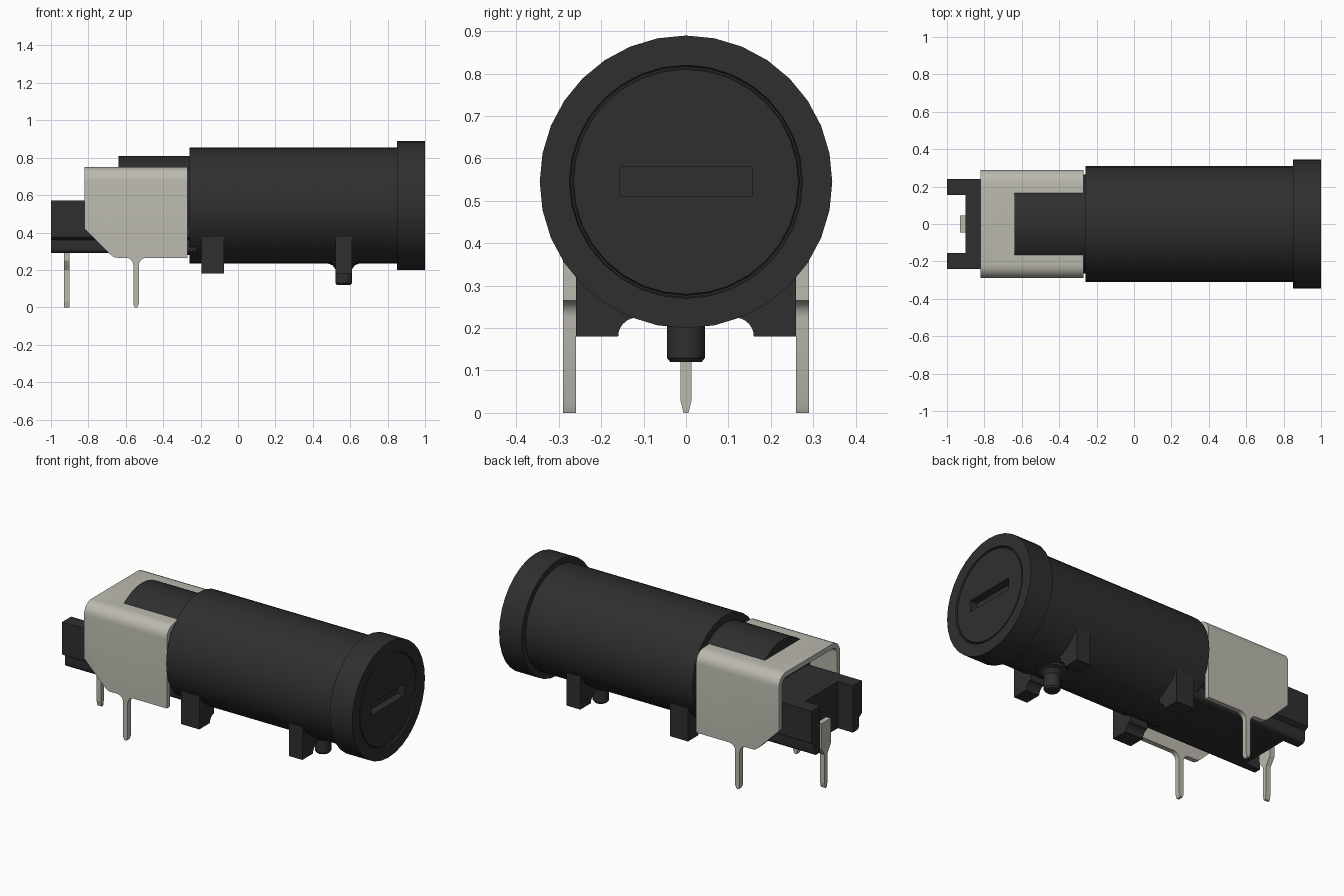
import bpy, bmesh, math
from mathutils import Vector

cube = bpy.data.objects.get("Cube")
if cube:
    bpy.data.objects.remove(cube, do_unlink=True)

AXIS_Z = 0.545


def material(name, rgb):
    m = bpy.data.materials.new(name)
    m.use_nodes = True
    m.diffuse_color = (*rgb, 1)
    node = next(n for n in m.node_tree.nodes if n.type == 'BSDF_PRINCIPLED')
    node.inputs["Base Color"].default_value = (*rgb, 1)
    node.inputs["Roughness"].default_value = 0.6
    return m


BLACK = material("black plastic", (0.028, 0.028, 0.028))
METAL = material("tinned metal", (0.5, 0.49, 0.43))


def finish(name, bm, mat):
    bmesh.ops.recalc_face_normals(bm, faces=bm.faces)
    mesh = bpy.data.meshes.new(name)
    bm.to_mesh(mesh)
    bm.free()
    mesh.materials.append(mat)
    ob = bpy.data.objects.new(name, mesh)
    bpy.context.collection.objects.link(ob)
    return ob


def select(ob):
    bpy.ops.object.select_all(action='DESELECT')
    ob.select_set(True)
    bpy.context.view_layer.objects.active = ob


def smooth(ob):
    select(ob)
    bpy.ops.object.shade_smooth_by_angle(angle=math.radians(30))


def prism(name, pts, axis, lo, hi, mat):
    """Extrude a 2D outline along one axis."""
    def place(a, b):
        return {'x': (lo, a, b), 'y': (a, lo, b), 'z': (a, b, lo)}[axis]
    bm = bmesh.new()
    face = bm.faces.new([bm.verts.new(place(a, b)) for a, b in pts])
    ext = bmesh.ops.extrude_face_region(bm, geom=[face])
    step = Vector([hi - lo if c == axis else 0 for c in 'xyz'])
    bmesh.ops.translate(bm, vec=step,
                        verts=[g for g in ext['geom'] if isinstance(g, bmesh.types.BMVert)])
    return finish(name, bm, mat)


def box(name, x, y, z, mat):
    return prism(name, [(y[0], z[0]), (y[1], z[0]), (y[1], z[1]), (y[0], z[1])], 'x', *x, mat)


def lathe(name, profile, mat, axis='x', centre=(0, 0, AXIS_Z), sides=32):
    """Spin (position, radius) pairs about an axis; the ends are capped."""
    bm = bmesh.new()
    rings = []
    for p, r in profile:
        ring = []
        for i in range(sides):
            a = 2 * math.pi * i / sides
            u, v = r * math.sin(a), r * math.cos(a)
            co = (p, u, v) if axis == 'x' else (u, v, p)
            ring.append(bm.verts.new(Vector(co) + Vector(centre)))
        rings.append(ring)
    for a, b in zip(rings, rings[1:]):
        for i in range(sides):
            j = (i + 1) % sides
            bm.faces.new((a[i], a[j], b[j], b[i]))
    bm.faces.new(rings[0])
    bm.faces.new(rings[-1])
    return finish(name, bm, mat)


def arc(cx, cy, r, start, end, n=6):
    return [(cx + r * math.cos(math.radians(start + (end - start) * i / n)),
             cy + r * math.sin(math.radians(start + (end - start) * i / n)))
            for i in range(n + 1)]


def boolean(ob, cutter, operation):
    mod = ob.modifiers.new("cut", 'BOOLEAN')
    mod.operation, mod.object, mod.solver = operation, cutter, 'EXACT'
    select(ob)
    bpy.ops.object.modifier_apply(modifier=mod.name)
    bpy.data.objects.remove(cutter, do_unlink=True)


def mirrored(pts):
    return pts + [(-a, b) for a, b in reversed(pts)]


# Main tube with its flange and the grooved, slotted cap
body = lathe("tube_and_cap", [(-0.26, 0.31), (0.85, 0.31), (0.85, 0.345), (1, 0.345),
                              (1, 0.275), (0.988, 0.272), (0.988, 0.268), (0.997, 0.265)], BLACK)
boolean(body, box("slot_cutter", (0.95, 1.1), (-0.157, 0.157), (0.512, 0.58), BLACK), 'DIFFERENCE')
smooth(body)

# Inner barrel showing through the clip
smooth(lathe("inner_barrel", [(-0.64, 0.265), (-0.2, 0.265)], BLACK))

# Rear cradle: upper block over a narrower rounded lip, notched at the back
cradle = prism("rear_cradle", mirrored(
    [(0.24, 0.57), (0.24, 0.375), (0.215, 0.36)] + arc(0.19, 0.315, 0.025, 0, -90, 4)),
    'x', -1, -0.22, BLACK)
boolean(cradle, box("notch_cutter", (-1.1, -0.9), (-0.155, 0.155), (0.2, 0.7), BLACK), 'DIFFERENCE')
smooth(cradle)

# Metal clip: bent sheet trimmed to the side outline, with an open window on top
outer = [(0.29, -0.1)] + arc(0.22, 0.68, 0.07, 0, 90)
inner = [(0.26, -0.1)] + arc(0.22, 0.68, 0.04, 0, 90)
clip = prism("metal_clip", mirrored(outer) + mirrored(inner)[::-1], 'x', -0.9, -0.2, METAL)
PIN = -0.545
outline = ([(-0.82, 0.8), (-0.82, 0.42), (-0.69, 0.29)] + arc(-0.645, 0.31, 0.045, 225, 270, 3)
           + arc(PIN - 0.055, 0.225, 0.04, 90, 0)
           + [(PIN - 0.015, 0.02), (PIN - 0.007, 0), (PIN + 0.007, 0), (PIN + 0.015, 0.02)]
           + arc(PIN + 0.055, 0.225, 0.04, 180, 90)
           + [(-0.27, 0.265), (-0.27, 0.8)])
boolean(clip, prism("outline_cutter", outline, 'y', -0.5, 0.5, METAL), 'INTERSECT')
boolean(clip, box("window_cutter", (-0.64, -0.1), (-0.166, 0.166), (0.6, 0.9), METAL), 'DIFFERENCE')
smooth(clip)

# Rear terminal, wide at the top and narrowing to a pin
prism("rear_terminal", mirrored([(0.045, 0.4), (0.045, 0.25), (0.03, 0.225), (0.013, 0.2),
                                 (0.013, 0.03), (0.006, 0)]), 'x', -0.93, -0.9, METAL)

# Two pairs of feet, hollowed on the inner side
for place, x0, x1 in (("rear", -0.195, -0.075), ("front", 0.52, 0.61)):
    for side, s in (("left", 1), ("right", -1)):
        pts = ([(0.26, 0.42), (0.26, 0.18), (0.16, 0.18)]
               + arc(0.115, 0.18, 0.045, 0, 80) + [(0.115, 0.3)])
        smooth(prism(f"{place}_{side}_foot", [(s * a, b) for a, b in pts], 'x', x0, x1, BLACK))

# Locating peg with a flared root and a chamfered tip
smooth(lathe("locating_peg", [(0.28, 0.085), (0.235, 0.085), (0.225, 0.06), (0.205, 0.045),
                              (0.13, 0.045), (0.12, 0.037)],
             BLACK, axis='z', centre=(0.565, 0, 0), sides=20))
